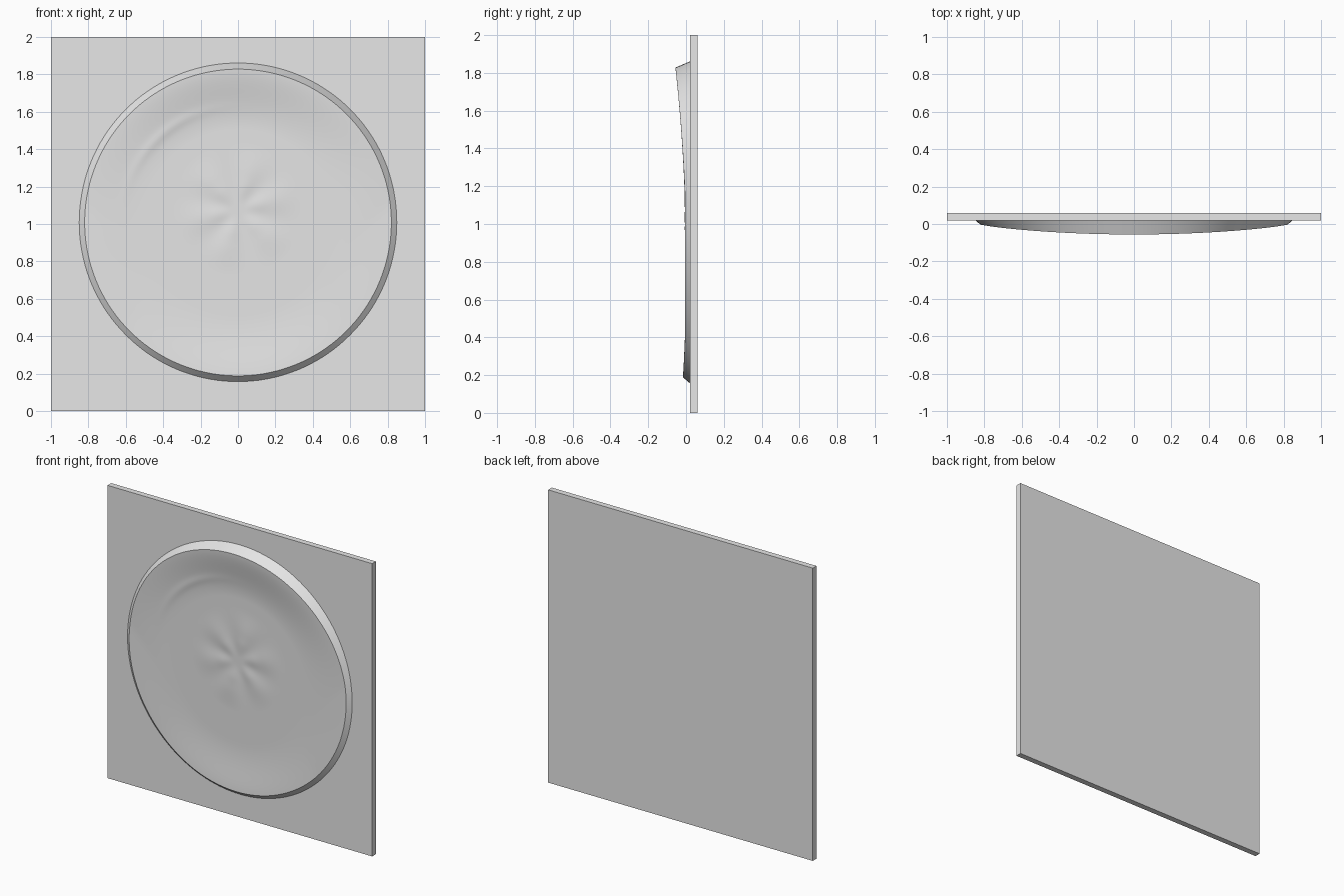
import bpy, bmesh, math
from mathutils import Vector

cube = bpy.data.objects.get("Cube")
if cube:
    bpy.data.objects.remove(cube, do_unlink=True)

grey = bpy.data.materials.new("light grey")
grey.use_nodes = True
grey.diffuse_color = (0.8, 0.8, 0.8, 1)
grey.node_tree.nodes["Principled BSDF"].inputs["Base Color"].default_value = (0.8, 0.8, 0.8, 1)

FACE = 0.02           # y of the panel's front face
CENTRE_Z = 1.008
OUTER, CREST, WELL = 0.855, 0.82, 0.62
SEGMENTS, RINGS = 144, 64


def add_object(name, bm):
    bmesh.ops.recalc_face_normals(bm, faces=bm.faces)
    mesh = bpy.data.meshes.new(name)
    bm.to_mesh(mesh)
    bm.free()
    obj = bpy.data.objects.new(name, mesh)
    bpy.context.collection.objects.link(obj)
    mesh.materials.append(grey)
    return obj


def smooth(a, b, t):
    t = max(0.0, min(1.0, (t - a) / (b - a)))
    return t * t * (3 - 2 * t)


def bump(t, centre, width):
    return math.exp(-((t - centre) / width) ** 2)


def surface_y(x, z):
    """Dish surface: tilted rim, shallow well and a faint flower."""
    r = math.hypot(x, z)
    s = z / CREST
    rim = -0.013 - 0.020 * s - 0.023 * s * s + 0.012 * (x / CREST) ** 2
    rim = min(rim, -0.004)
    floor = -0.002 - 0.008 * s
    y = floor + (rim - floor) * smooth(WELL - 0.12, CREST, r)
    # step around the well, strongest at the upper left
    angle = math.atan2(z, x)
    y -= 0.004 * bump(r, WELL, 0.025) * bump(angle, 2.3, 0.45)
    # six petals with raised outlines
    fx, fz = x, z - 0.07
    fr, fa = math.hypot(fx, fz), math.atan2(fz, fx)
    petal = math.cos(3 * (fa - 0.25)) ** 2
    y -= 0.005 * petal * smooth(0.03, 0.14, fr) * (1 - smooth(0.2, 0.36, fr))
    return y


# square backing panel
bm = bmesh.new()
bmesh.ops.create_cube(bm, size=1)
for v in bm.verts:
    v.co = Vector((v.co.x * 2, 0.04 + v.co.y * 0.04, 1 + v.co.z * 2))
add_object("backing_panel", bm)

# round relief dish, from the outer foot over the crest to the middle
bm = bmesh.new()


def ring(radius, foot=False):
    verts = []
    for i in range(SEGMENTS):
        a = math.tau * i / SEGMENTS
        x, z = radius * math.cos(a), radius * math.sin(a)
        y = FACE + 0.005 if foot else surface_y(x, z)
        verts.append(bm.verts.new((x, y, z + CENTRE_Z)))
    return verts


rings = [ring(OUTER, True)] + [ring(CREST * (1 - k / RINGS)) for k in range(RINGS)]
for a, b in zip(rings, rings[1:]):
    for i in range(SEGMENTS):
        j = (i + 1) % SEGMENTS
        bm.faces.new((a[i], a[j], b[j], b[i]))
middle = bm.verts.new((0, surface_y(0, 0), CENTRE_Z))
for i in range(SEGMENTS):
    bm.faces.new((rings[-1][i], rings[-1][(i + 1) % SEGMENTS], middle))
bm.faces.new(rings[0])
dish = add_object("relief_dish", bm)

bpy.ops.object.select_all(action="DESELECT")
dish.select_set(True)
bpy.context.view_layer.objects.active = dish
bpy.ops.object.shade_smooth_by_angle(angle=math.radians(30))
